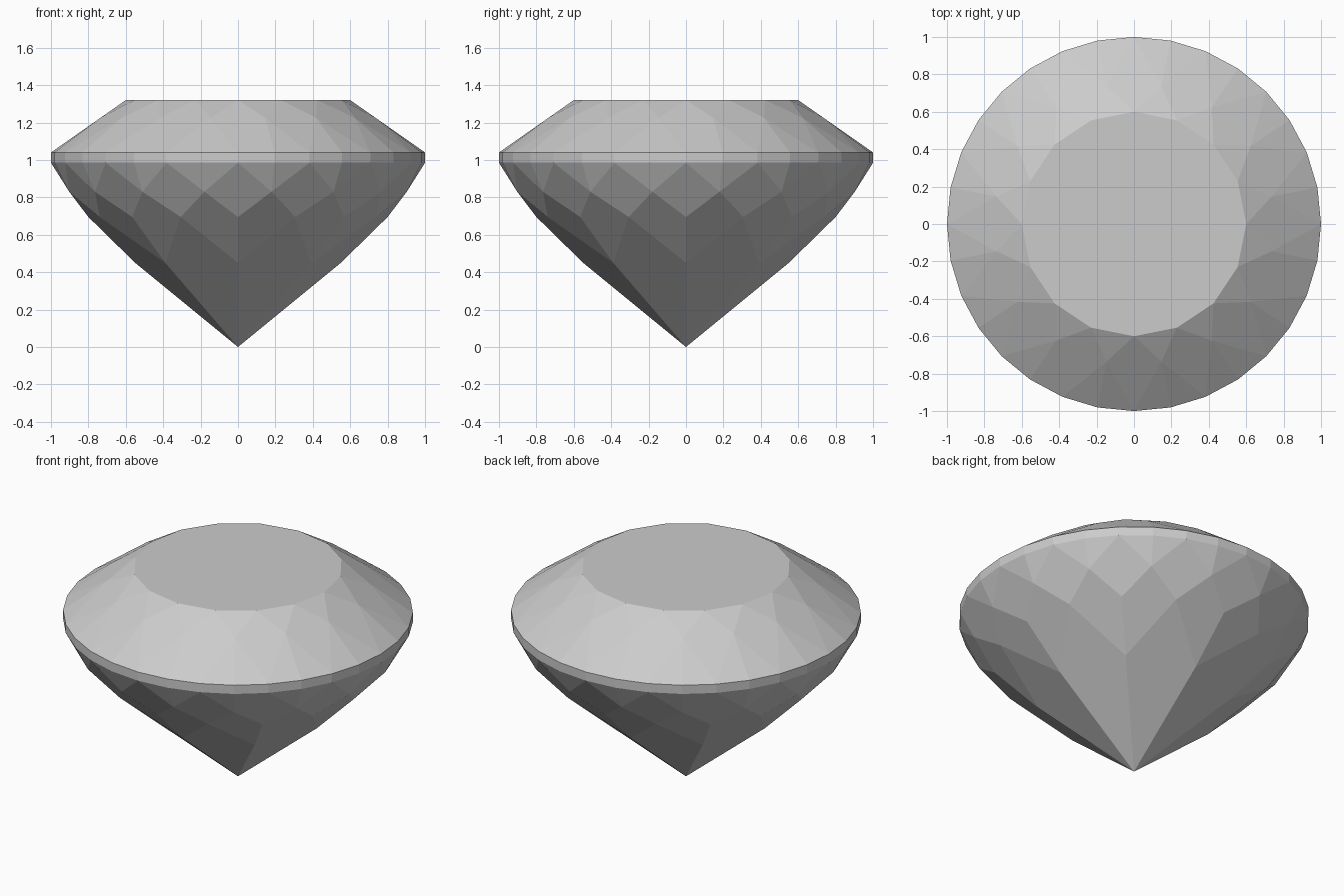
import bpy, bmesh
from math import sin, cos, radians

cube = bpy.data.objects.get("Cube")
if cube:
    bpy.data.objects.remove(cube)

mat = bpy.data.materials.new("pale grey crystal")
mat.use_nodes = True
grey = (0.6, 0.6, 0.6, 1)
mat.diffuse_color = grey
mat.node_tree.nodes["Principled BSDF"].inputs["Base Color"].default_value = grey

bm = bmesh.new()
STEP = 360 / 16


def ring(count, radius, z, offset=0.0):
    """Evenly spaced vertices, starting at an angular offset in degrees."""
    angles = [radians(offset + i * 360 / count) for i in range(count)]
    return [bm.verts.new((radius * cos(a), radius * sin(a), z)) for a in angles]


def facet(*verts):
    bm.faces.new(verts)


# Rings from the pointed base up to the flat table
tip = bm.verts.new((0, 0, 0))
main_ring = ring(8, 0.55, 0.45)
mid_ring = ring(16, 0.8, 0.695)
break_ring = ring(16, 0.92, 0.83, STEP / 2)
girdle_low = ring(32, 1.0, 0.985)
girdle_high = ring(32, 1.0, 1.04)
star_ring = ring(16, 0.75, 1.225, STEP / 2)
table = ring(16, 0.6, 1.32)

# Pavilion: long kites at the tip, then pairs of smaller kites
for i in range(8):
    a, b = main_ring[i], main_ring[(i + 1) % 8]
    left, centre, right = (mid_ring[(2 * i + k) % 16] for k in range(3))
    facet(tip, a, centre, b)
    facet(a, left, break_ring[2 * i], centre)
    facet(b, centre, break_ring[2 * i + 1], right)

# Girdle band, with kites and split triangles on both sides of it
for i in range(16):
    g, h, n = 2 * i, 2 * i + 1, (2 * i + 2) % 32
    facet(mid_ring[i], break_ring[i], girdle_low[g], break_ring[i - 1])
    facet(table[i], star_ring[i - 1], girdle_high[g], star_ring[i])
    facet(table[i], star_ring[i], table[(i + 1) % 16])
    for p, q in ((g, h), (h, n)):
        facet(break_ring[i], girdle_low[p], girdle_low[q])
        facet(girdle_low[p], girdle_high[p], girdle_high[q], girdle_low[q])
        facet(star_ring[i], girdle_high[p], girdle_high[q])
facet(*table)

bmesh.ops.recalc_face_normals(bm, faces=bm.faces)
mesh = bpy.data.meshes.new("cut_gem")
bm.to_mesh(mesh)
bm.free()
mesh.materials.append(mat)
gem = bpy.data.objects.new("cut_gem", mesh)
bpy.context.collection.objects.link(gem)
